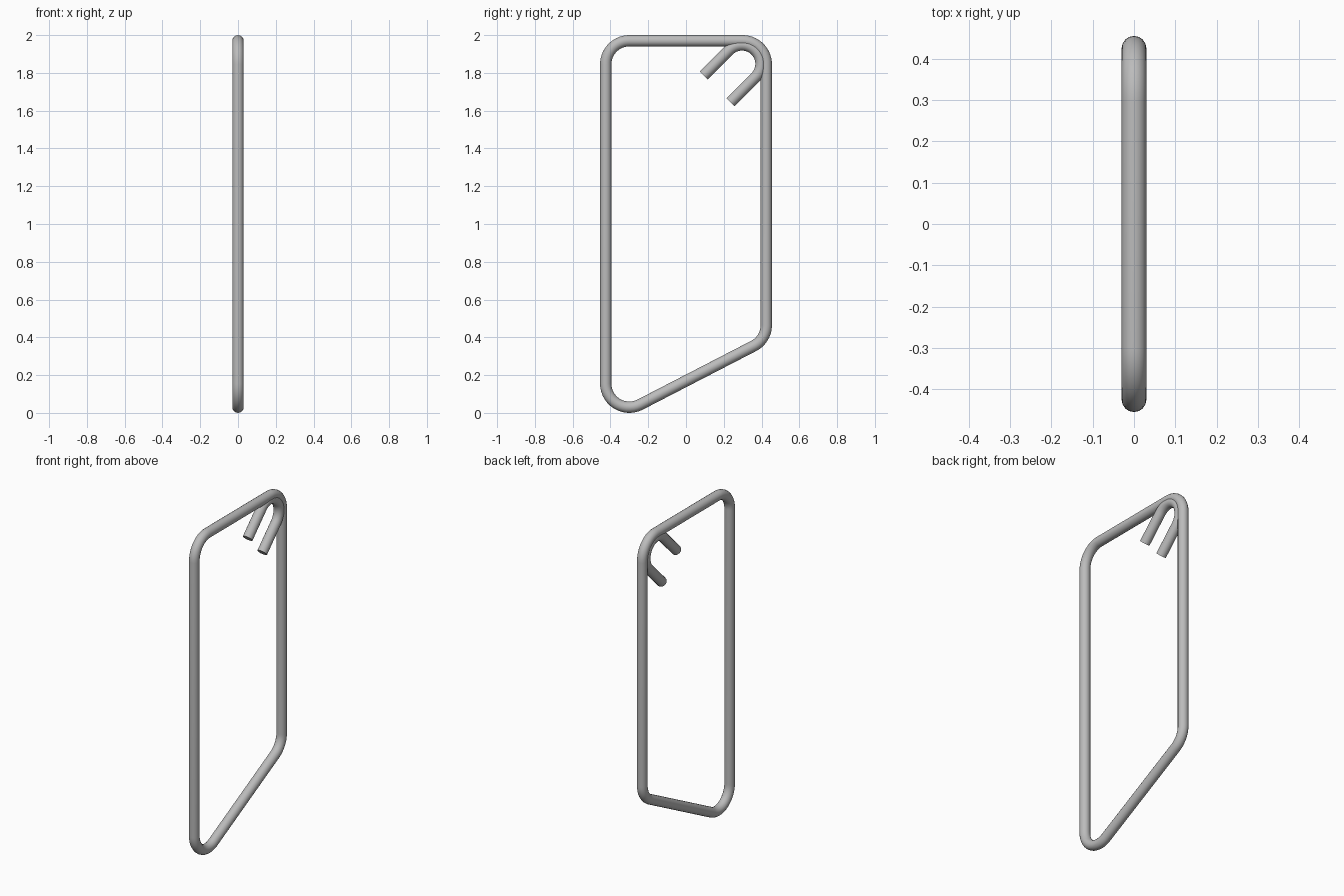
import bpy
from math import cos, sin, radians

if "Cube" in bpy.data.objects:
    bpy.data.objects.remove(bpy.data.objects["Cube"], do_unlink=True)

steel = bpy.data.materials.new("grey steel")
steel.use_nodes = True
GREY = (0.5, 0.5, 0.5, 1)
steel.diffuse_color = GREY
steel.node_tree.nodes["Principled BSDF"].inputs["Base Color"].default_value = GREY

ROD = 0.03


def arc(cy, cz, r, start, end, steps=14):
    """Points of an arc in the side plane, angles in degrees."""
    angles = [radians(start + (end - start) * i / steps) for i in range(steps + 1)]
    return [(0, cy + r * cos(a), cz + r * sin(a)) for a in angles]


def bent_rod(name, points, closed):
    """Round rod swept along a path, converted to a smooth mesh."""
    curve = bpy.data.curves.new(name, "CURVE")
    curve.dimensions = "3D"
    curve.bevel_depth = ROD
    curve.bevel_resolution = 6
    curve.use_fill_caps = not closed
    spline = curve.splines.new("POLY")
    spline.points.add(len(points) - 1)
    for p, co in zip(spline.points, points):
        p.co = (*co, 1)
    spline.use_cyclic_u = closed
    curve.materials.append(steel)
    obj = bpy.data.objects.new(name, curve)
    bpy.context.collection.objects.link(obj)
    bpy.ops.object.select_all(action="DESELECT")
    obj.select_set(True)
    bpy.context.view_layer.objects.active = obj
    bpy.ops.object.convert(target="MESH")
    bpy.ops.object.shade_smooth_by_angle(angle=radians(40))


# Closed frame with rounded corners and a sloping lower bar
BEND = 0.125
SLOPE = 27.3
frame = (arc(0.30, 1.845, BEND, 0, 90)
         + arc(-0.30, 1.845, BEND, 90, 180)
         + arc(-0.30, 0.155, BEND, 180, 270 + SLOPE)
         + arc(0.30, 0.465, BEND, 270 + SLOPE, 360))
bent_rod("frame_loop", frame, True)

# U-shaped hook wrapped inside the upper corner, tails pointing into the frame
HOOK, TAIL = 0.1, 0.187
bend = arc(0.297, 1.848, HOOK, -45, 135, 24)
d = TAIL * cos(radians(45))
tail_ends = [(0, y - d, z - d) for _, y, z in (bend[0], bend[-1])]
bent_rod("end_hook", [tail_ends[0]] + bend + [tail_ends[1]], False)
